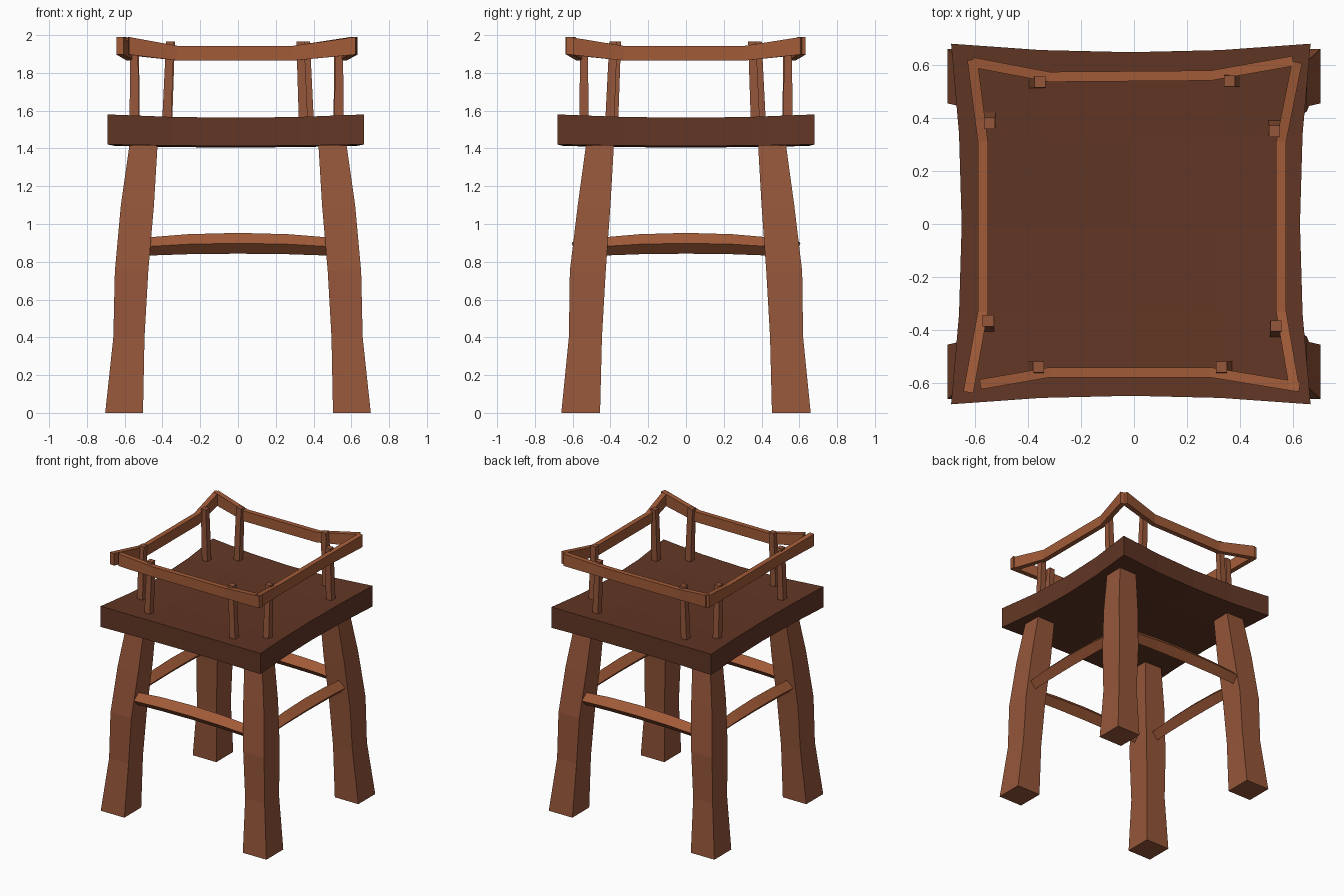
import bpy, bmesh
from mathutils import Vector

if "Cube" in bpy.data.objects:
    bpy.data.objects.remove(bpy.data.objects["Cube"], do_unlink=True)


def material(name, rgb):
    mat = bpy.data.materials.new(name)
    mat.use_nodes = True
    color = (*rgb, 1)
    mat.diffuse_color = color
    mat.node_tree.nodes["Principled BSDF"].inputs["Base Color"].default_value = color
    return mat


DARK = material("dark brown wood", (0.12, 0.037, 0.018))
LEG = material("brown wood", (0.30, 0.093, 0.042))
RAIL = material("warm brown wood", (0.36, 0.105, 0.04))


def finish(name, bm, mat):
    bmesh.ops.recalc_face_normals(bm, faces=bm.faces)
    mesh = bpy.data.meshes.new(name)
    bm.to_mesh(mesh)
    bm.free()
    mesh.materials.append(mat)
    obj = bpy.data.objects.new(name, mesh)
    bpy.context.collection.objects.link(obj)


def loft(name, rings, mat):
    """Skin a row of four-cornered sections and cap both ends."""
    bm = bmesh.new()
    rows = [[bm.verts.new(p) for p in ring] for ring in rings]
    for a, b in zip(rows, rows[1:]):
        for i in range(4):
            j = (i + 1) % 4
            bm.faces.new((a[i], a[j], b[j], b[i]))
    bm.faces.new(rows[0])
    bm.faces.new(rows[-1])
    finish(name, bm, mat)


def rectangle(x0, x1, y0, y1, z):
    return [(x0, y0, z), (x1, y0, z), (x1, y1, z), (x0, y1, z)]


# Seat: a thick slab with pulled-out, lifted corners
bm = bmesh.new()
bmesh.ops.create_cube(bm, size=2)
bmesh.ops.subdivide_edges(bm, edges=bm.edges[:], cuts=3, use_grid_fill=True)
for v in bm.verts:
    u, w, t = v.co
    top = 1.545 + 0.0175 * (u * u + w * w)
    bottom = 1.405 + 0.008 * (u * u + w * w)
    v.co = (u * (0.638 + 0.04 * w * w) - 0.012,
            w * (0.648 + 0.032 * u * u),
            bottom + (top - bottom) * (t + 1) / 2)
finish("seat", bm, DARK)

# Legs: crooked, tapering posts; columns are z, inner x, outer x, inner y, outer y
LEG_SHAPE = [(0, .503, .703, .455, .66), (.4, .495, .66, .445, .62),
             (.75, .475, .652, .425, .615), (1.1, .445, .62, .40, .573),
             (1.45, .424, .57, .38, .525)]
for sx, side in ((-1, "right"), (1, "left")):
    for sy, end in ((-1, "front"), (1, "back")):
        loft(f"{end}_{side}_leg",
             [rectangle(sx * a, sx * b, sy * c, sy * d, z) for z, a, b, c, d in LEG_SHAPE], LEG)


# Stretchers: slightly arched bars set on edge
def stretcher(name, along, offset, half):
    rings = []
    for t in (-1, -0.5, 0, 0.5, 1):
        z = 0.898 - 0.02 * t * t
        r = 0.055 - 0.008 * t * t
        ring = []
        for d, h in ((r, 0), (0, r), (-r, 0), (0, -r)):
            p = (t * half, offset + d, z + h)
            ring.append(p if along == "x" else (p[1], p[0], p[2]))
        rings.append(ring)
    loft(name, rings, RAIL)


stretcher("front_stretcher", "x", -0.55, 0.53)
stretcher("back_stretcher", "x", 0.55, 0.53)
stretcher("right_stretcher", "y", -0.57, 0.49)
stretcher("left_stretcher", "y", 0.57, 0.49)


# Rails: flat bars with flared, raised ends
def rail(name, path):
    pts = [Vector(p) for p in path]
    rings = []
    for i, p in enumerate(pts):
        d = (pts[min(i + 1, 3)] - pts[max(i - 1, 0)]).normalized()
        n = Vector((-d.y, d.x)) * 0.019
        low, high = (1.897, 1.99) if i in (0, 3) else (1.865, 1.943)
        a, b = p - n, p + n
        rings.append([(a.x, a.y, low), (b.x, b.y, low), (b.x, b.y, high), (a.x, a.y, high)])
    loft(name, rings, RAIL)


rail("front_rail", [(-.58, -.605), (-.32, -.56), (.29, -.56), (.625, -.615)])
rail("back_rail", [(-.61, .61), (-.32, .555), (.29, .56), (.60, .615)])
rail("right_rail", [(-.625, -.635), (-.57, -.33), (-.57, .31), (-.61, .62)])
rail("left_rail", [(.615, .61), (.555, .31), (.555, -.33), (.605, -.62)])

# Posts: slim uprights that spread a little toward the seat
POSTS = {"front": [(-.36, -.54), (.33, -.54)], "back": [(-.355, .535), (.36, .54)],
         "right": [(-.55, -.365), (-.545, .38)], "left": [(.53, .35), (.535, -.385)]}
for side, spots in POSTS.items():
    for k, (x, y) in enumerate(spots):
        rings = []
        for z, spread, r in ((1.53, 1.05, .024), (1.965, 1, .021)):
            cx = x * spread if side in ("front", "back") else x
            cy = y if side in ("front", "back") else y * spread
            rings.append(rectangle(cx - r, cx + r, cy - r, cy + r, z))
        loft(f"{side}_post_{k + 1}", rings, LEG)
